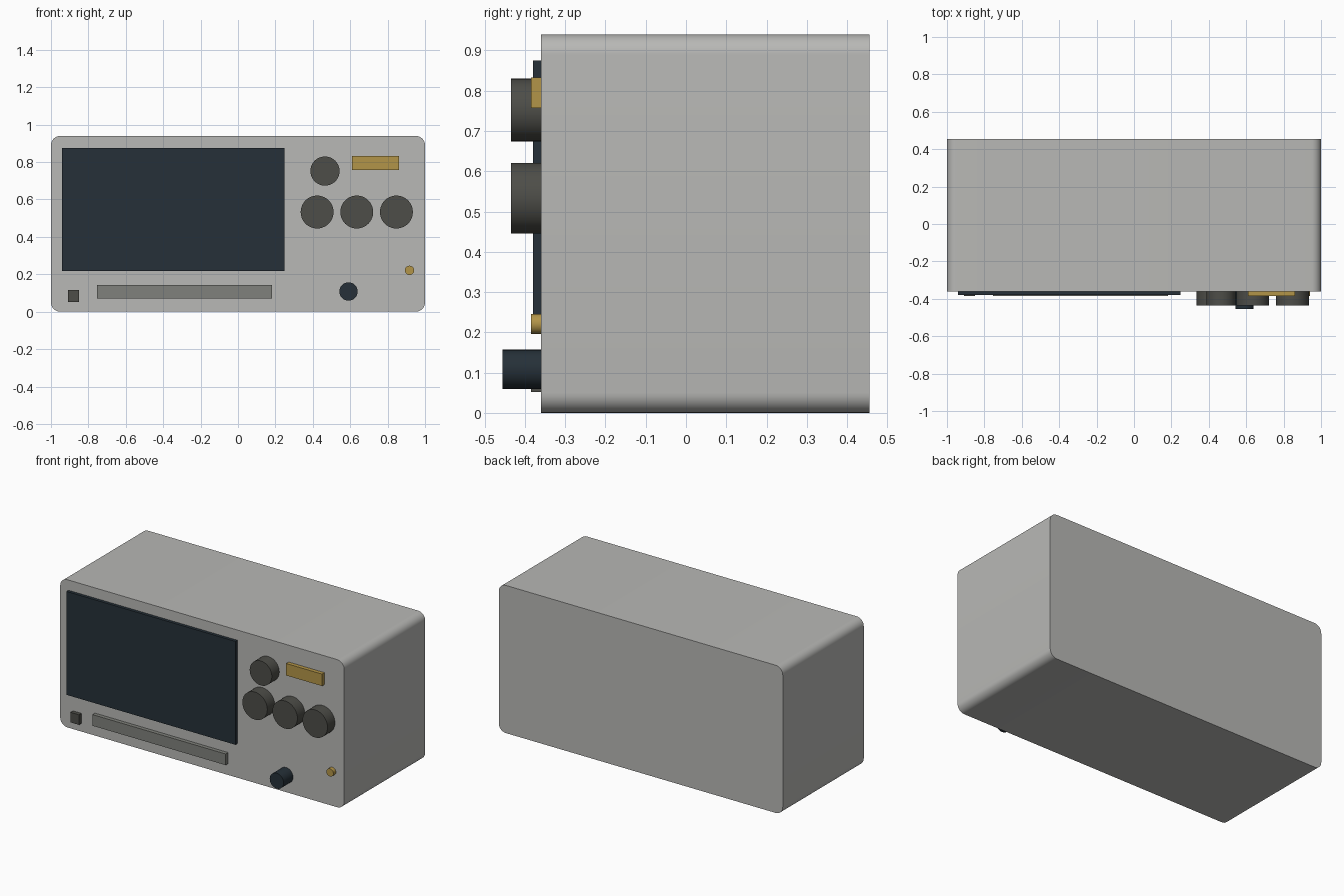
import bpy, bmesh, math

if "Cube" in bpy.data.objects:
    bpy.data.objects.remove(bpy.data.objects["Cube"])

FRONT = -0.36   # front panel plane
BACK = 0.455


def material(name, rgb):
    m = bpy.data.materials.new(name)
    m.diffuse_color = (*rgb, 1)
    m.use_nodes = True
    m.node_tree.nodes["Principled BSDF"].inputs["Base Color"].default_value = m.diffuse_color
    return m


GREY = material("case grey", (0.48, 0.48, 0.465))
NAVY = material("dark navy", (0.019, 0.030, 0.040))
CHARCOAL = material("charcoal", (0.075, 0.075, 0.065))
GOLD = material("gold", (0.45, 0.30, 0.065))
MID = material("mid grey", (0.215, 0.22, 0.20))


def prism(name, profile, front, back, mat):
    """Extrude an (x, z) outline along y, with smooth rounds and flat caps."""
    bm = bmesh.new()
    face = bm.faces.new([bm.verts.new((x, front, z)) for x, z in profile])
    ext = bmesh.ops.extrude_face_region(bm, geom=[face])
    moved = [v for v in ext["geom"] if isinstance(v, bmesh.types.BMVert)]
    bmesh.ops.translate(bm, verts=moved, vec=(0, back - front, 0))
    bmesh.ops.recalc_face_normals(bm, faces=bm.faces[:])
    mesh = bpy.data.meshes.new(name)
    bm.to_mesh(mesh)
    bm.free()
    mesh.materials.append(mat)
    ob = bpy.data.objects.new(name, mesh)
    bpy.context.collection.objects.link(ob)
    bpy.ops.object.select_all(action='DESELECT')
    ob.select_set(True)
    bpy.context.view_layer.objects.active = ob
    bpy.ops.object.shade_smooth_by_angle(angle=math.radians(30))
    return ob


def plate(name, x0, x1, z0, z1, front, mat):
    prism(name, [(x0, z0), (x1, z0), (x1, z1), (x0, z1)], front, FRONT + 0.005, mat)


def disc(name, x, z, r, front, mat, n=40):
    ring = [(x + r * math.cos(math.tau * i / n), z + r * math.sin(math.tau * i / n))
            for i in range(n)]
    prism(name, ring, front, FRONT + 0.005, mat)


# Case with long edges rounded
R, H, STEPS = 0.05, 0.94, 8
outline = []
for k, (cx, cz) in enumerate([(1 - R, H - R), (-1 + R, H - R), (-1 + R, R), (1 - R, R)]):
    for i in range(STEPS + 1):
        a = math.pi / 2 * (k + i / STEPS)
        outline.append((cx + R * math.cos(a), cz + R * math.sin(a)))
prism("case", outline, FRONT, BACK, GREY)

# Flat front panel parts
plate("screen", -0.942, 0.248, 0.217, 0.875, -0.38, NAVY)
plate("button_strip", -0.755, 0.183, 0.072, 0.143, -0.385, MID)
plate("power_button", -0.91, -0.85, 0.052, 0.116, -0.385, CHARCOAL)
plate("gold_key", 0.609, 0.861, 0.757, 0.833, -0.385, GOLD)

# Knobs
disc("upper_knob", 0.465, 0.752, 0.078, -0.435, CHARCOAL)
for i in range(3):
    disc(f"lower_knob_{i + 1}", 0.423 + 0.212 * i, 0.533, 0.088, -0.435, CHARCOAL)

# Round button and connector
disc("gold_button", 0.917, 0.221, 0.025, -0.385, GOLD, 24)
disc("connector", 0.591, 0.108, 0.049, -0.455, NAVY, 32)
